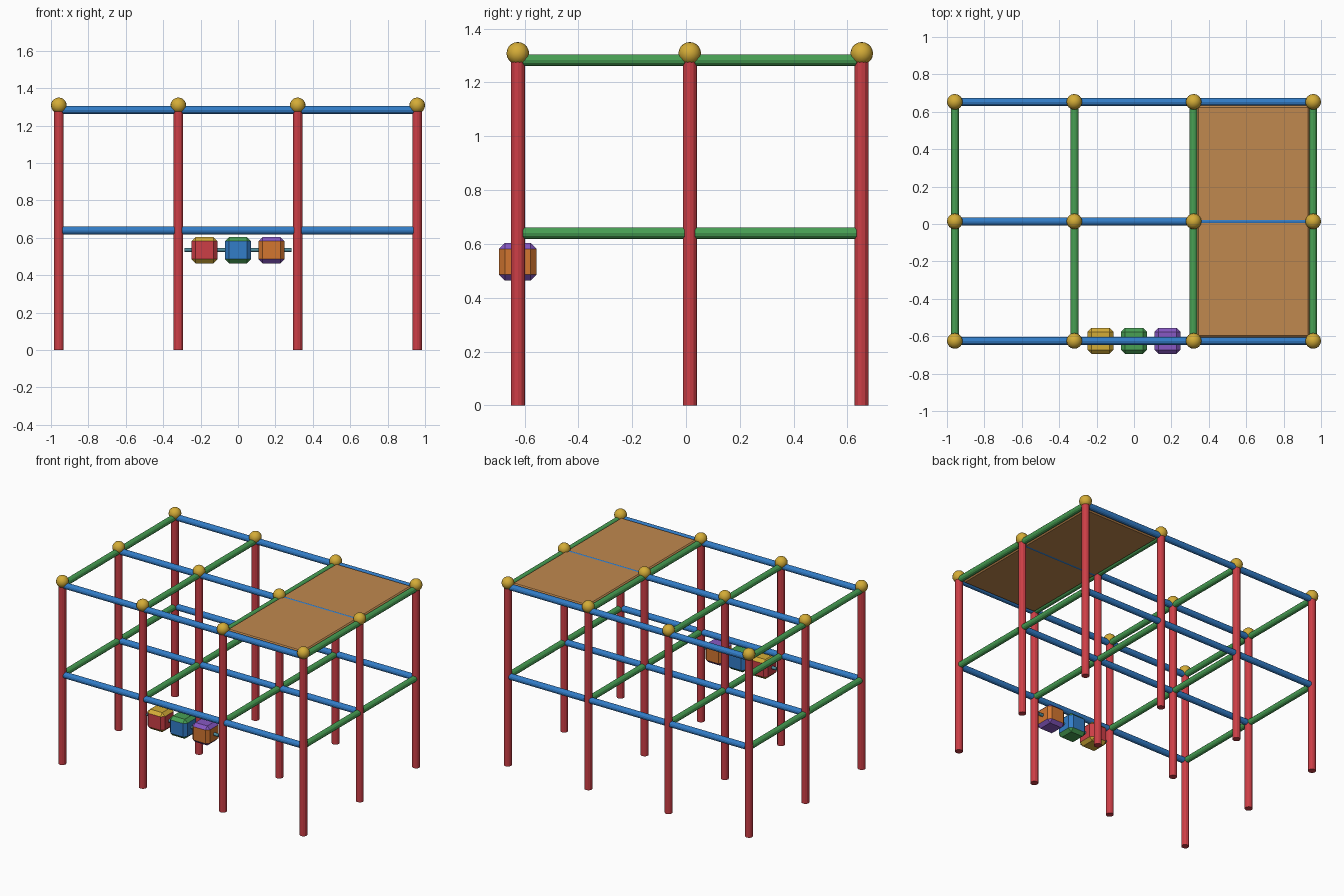
import bpy, bmesh
from mathutils import Vector

if "Cube" in bpy.data.objects:
    bpy.data.objects.remove(bpy.data.objects["Cube"])


def mat(name, r, g, b):
    m = bpy.data.materials.new(name)
    lin = [((c / 255 + 0.055) / 1.055) ** 2.4 for c in (r, g, b)]
    m.diffuse_color = (*lin, 1)
    m.use_nodes = True
    m.node_tree.nodes["Principled BSDF"].inputs["Base Color"].default_value = m.diffuse_color
    return m


RED = mat("red", 204, 62, 70)
BLUE = mat("blue", 50, 125, 200)
GREEN = mat("green", 72, 160, 84)
YELLOW = mat("yellow", 212, 172, 55)
ORANGE = mat("orange", 210, 118, 48)
PURPLE = mat("purple", 135, 88, 195)
WOOD = mat("wood brown", 192, 136, 78)
STEEL = mat("steel teal", 80, 140, 155)

XS = (-0.958, -0.319, 0.319, 0.958)   # post columns
YS = (-0.625, 0.014, 0.653)           # post rows
TOP, MID = 1.283, 0.64                # rail heights


def finish(name, bm, *mats):
    me = bpy.data.meshes.new(name)
    bm.to_mesh(me)
    bm.free()
    for m in mats:
        me.materials.append(m)
    ob = bpy.data.objects.new(name, me)
    bpy.context.collection.objects.link(ob)
    return ob


def tube(name, a, b, radius, material, sides=12):
    a, b = Vector(a), Vector(b)
    bm = bmesh.new()
    bmesh.ops.create_cone(bm, cap_ends=True, segments=sides, radius1=radius,
                          radius2=radius, depth=(b - a).length)
    ob = finish(name, bm, material)
    ob.location = (a + b) / 2
    ob.rotation_euler = (b - a).to_track_quat('Z', 'Y').to_euler()
    return ob


def bevelled_box(name, centre, size, bevel, *mats):
    bm = bmesh.new()
    bmesh.ops.create_cube(bm, size=1)
    bmesh.ops.scale(bm, vec=size, verts=bm.verts)
    bmesh.ops.bevel(bm, geom=bm.edges[:], offset=bevel, segments=1,
                    affect='EDGES', profile=0.5)
    bm.normal_update()
    if len(mats) > 1:  # second colour on faces looking up or down
        for f in bm.faces:
            f.material_index = int(abs(f.normal.z) > 0.5)
    ob = finish(name, bm, *mats)
    ob.location = centre
    return ob


# posts with ball caps
for x in XS:
    for y in YS:
        tube("post", (x, y, 0), (x, y, TOP + 0.02), 0.026, RED)
        bm = bmesh.new()
        bmesh.ops.create_uvsphere(bm, u_segments=16, v_segments=10, radius=0.042)
        for f in bm.faces:
            f.smooth = True
        finish("ball_cap", bm, YELLOW).location = (x, y, 1.308)

# rails between neighbouring posts, on two levels
GAP = 0.02
for z in (MID, TOP):
    for y in YS:
        for x0, x1 in zip(XS, XS[1:]):
            tube("long_rail", (x0 + GAP, y, z), (x1 - GAP, y, z), 0.0215, BLUE)
    for x in XS:
        for y0, y1 in zip(YS, YS[1:]):
            tube("cross_rail", (x, y0 + GAP, z), (x, y1 - GAP, z), 0.0215, GREEN)

# deck panel in the right-hand bay
bevelled_box("deck_panel", (0.6385, 0.014, TOP), (0.605, 1.24, 0.039), 0.01, WOOD)

# spinner rod with three two-coloured blocks
SPIN_Z = 0.534
tube("spinner_rod", (-0.285, YS[0], SPIN_Z), (0.285, YS[0], SPIN_Z), 0.011, STEEL)
for x, side, cap in ((-0.179, RED, YELLOW), (0, BLUE, GREEN), (0.179, ORANGE, PURPLE)):
    bevelled_box("spinner_block", (x, YS[0], SPIN_Z), (0.14, 0.14, 0.14), 0.022, side, cap)
